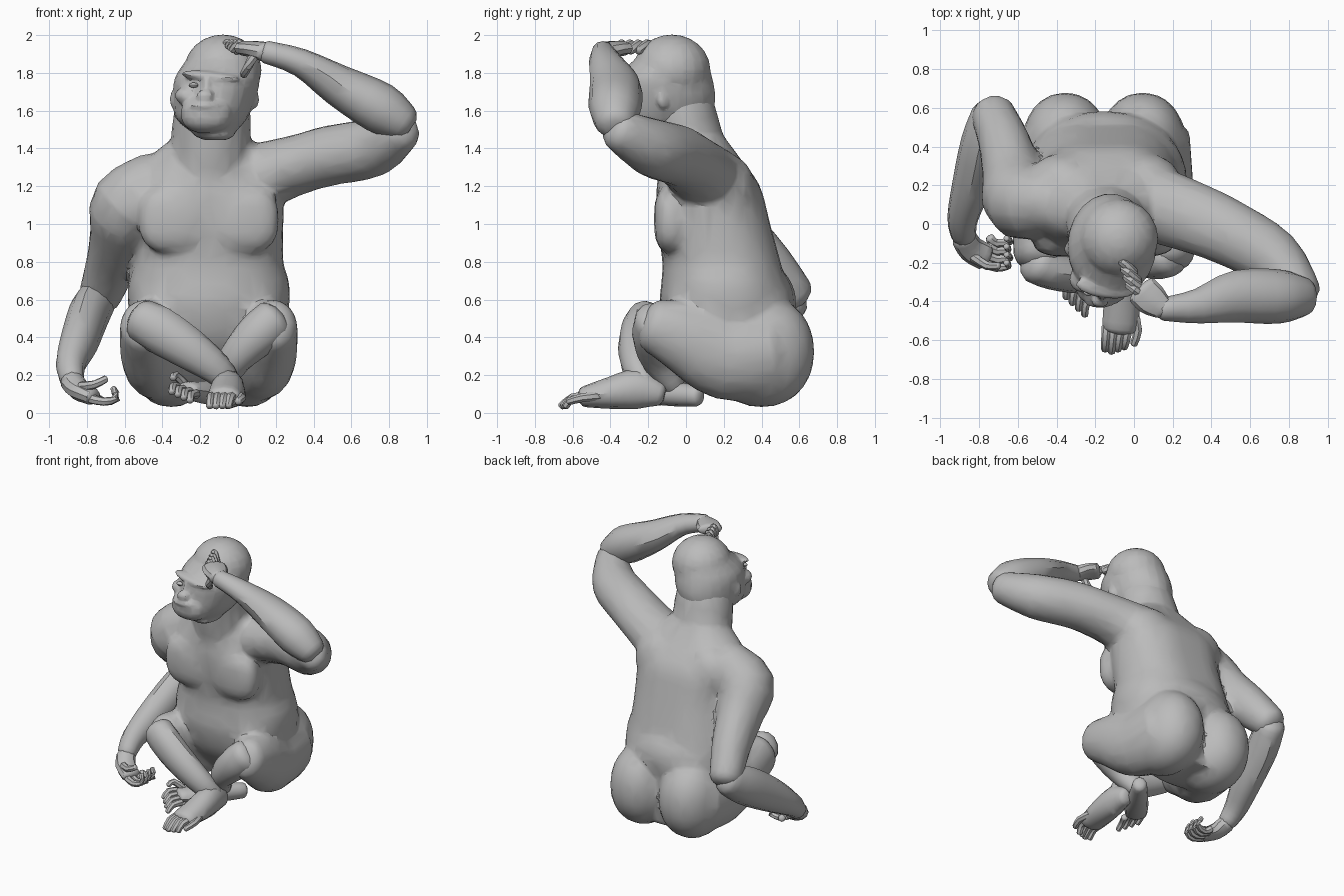
import bpy, bmesh, math
from mathutils import Vector, Matrix

if "Cube" in bpy.data.objects:
    bpy.data.objects.remove(bpy.data.objects["Cube"], do_unlink=True)

stone = bpy.data.materials.new("stone grey")
stone.use_nodes = True
GREY = (0.5, 0.5, 0.5, 1)
stone.diffuse_color = GREY
stone.node_tree.nodes["Principled BSDF"].inputs["Base Color"].default_value = GREY
MID = -0.155  # body symmetry plane


def finish(name, bm):
    bmesh.ops.recalc_face_normals(bm, faces=bm.faces)
    me = bpy.data.meshes.new(name)
    bm.to_mesh(me)
    bm.free()
    me.materials.append(stone)
    ob = bpy.data.objects.new(name, me)
    bpy.context.collection.objects.link(ob)
    return ob


def activate(obs):
    bpy.ops.object.select_all(action='DESELECT')
    for o in obs:
        o.select_set(True)
    bpy.context.view_layer.objects.active = obs[0]


def smooth(ob, angle=35):
    activate([ob])
    bpy.ops.object.shade_smooth_by_angle(angle=math.radians(angle))
    return ob


def resample(secs, k):
    """Catmull-Rom through the sections, k steps per span."""
    S = [Vector(s) for s in secs]
    out = []
    for i in range(len(S) - 1):
        a, b, c, d = S[max(i - 1, 0)], S[i], S[i + 1], S[min(i + 2, len(S) - 1)]
        for j in range(k):
            t = j / k
            out.append(0.5 * (2 * b + (c - a) * t + (2 * a - 5 * b + 4 * c - d) * t * t
                              + (3 * b - a - 3 * c + d) * t ** 3))
    return out + [S[-1]]


def boxy(v, p):
    return math.copysign(abs(v) ** p, v)


def loft(name, secs, n=14, k=3, flat=False, groove=0.0, p=1.0):
    """Skin of rounded rings; section = x, y, z, half width, half height."""
    R = resample(secs, k)
    P = [Vector(r[:3]) for r in R]
    bm, rings = bmesh.new(), []
    for i, r in enumerate(R):
        tan = (P[min(i + 1, len(P) - 1)] - P[max(i - 1, 0)]).normalized()
        if flat:
            side, up = Vector((1, 0, 0)), Vector((0, 1, 0))
        else:
            side = tan.cross(Vector((0, 0, 1))).normalized()
            up = side.cross(tan)
        ends = [(1, 0)]
        if i == 0:
            ends = [(.5, -.5), (.85, -.28), (1, 0)]
        elif i == len(R) - 1:
            ends = [(1, 0), (.85, .28), (.5, .5)]
        for s, push in ends:
            ring = []
            for j in range(n):
                a = 2 * math.pi * j / n
                g = 1 - groove * max(0, math.sin(a)) ** 24
                off = 0 if groove else push * min(r[3], r[4])
                ring.append(bm.verts.new(P[i] + tan * off + side * (r[3] * s * boxy(math.cos(a), p))
                                         + up * (r[4] * s * g * boxy(math.sin(a), p))))
            rings.append(ring)
    for A, B in zip(rings, rings[1:]):
        for j in range(n):
            bm.faces.new((A[j], A[(j + 1) % n], B[(j + 1) % n], B[j]))
    bm.faces.new(rings[0])
    bm.faces.new(rings[-1])
    return finish(name, bm)


def ball(name, c, r, rot=(0, 0, 0), seg=14, p=1.0):
    bm = bmesh.new()
    bmesh.ops.create_uvsphere(bm, u_segments=seg, v_segments=seg // 2 + 2, radius=1)
    for v in bm.verts:
        v.co = [boxy(q, p) for q in v.co]
    M = Matrix.Translation(c)
    for ax, an in zip('XYZ', rot):
        M = M @ Matrix.Rotation(an, 4, ax)
    bmesh.ops.transform(bm, verts=bm.verts, matrix=M @ Matrix.Diagonal((*r, 1)))
    return finish(name, bm)


def flip(secs):
    return [(2 * MID - s[0],) + tuple(s[1:]) for s in secs]


def fuse(name, obs, voxel, ratio, its):
    """Weld overlapping masses into one chiselled skin."""
    activate(obs)
    bpy.ops.object.join()
    ob = bpy.context.object
    ob.name = ob.data.name = name
    m = ob.modifiers.new("weld", 'REMESH')
    m.mode, m.voxel_size = 'VOXEL', voxel
    m = ob.modifiers.new("soften", 'SMOOTH')
    m.factor, m.iterations = 0.5, its
    m = ob.modifiers.new("chisel", 'DECIMATE')
    m.ratio = ratio
    for m in list(ob.modifiers):
        bpy.ops.object.modifier_apply(modifier=m.name)
    return smooth(ob, 30)


# Trunk: torso, neck, chest, buttocks, thighs and upper arms
body = [loft("torso", [(MID, .36, .10, .28, .18), (MID, .25, .35, .38, .31), (MID, .215, .56, .425, .35),
                       (MID, .205, .69, .425, .335), (MID, .195, .80, .395, .32), (-.145, .155, 1.0, .385, .305),
                       (-.15, .125, 1.2, .39, .28), (-.15, .10, 1.33, .34, .21), (-.14, .06, 1.46, .2, .15)],
             36, 4, True, .05, .9),
        loft("neck", [(-.15, .03, 1.22, .18, .18), (-.15, .02, 1.38, .205, .2), (-.14, -.005, 1.52, .21, .19),
                      (-.13, -.05, 1.68, .19, .19)], 18, 3, True),
        ball("lower_back", (MID, .33, .58), (.39, .255, .25), seg=20)]
thigh = [(.06, .40, .32, .24, .26), (.12, .2, .31, .19, .24), (.165, 0, .40, .155, .195), (.19, -.17, .465, .125, .145)]
for s, side in ((1, "left"), (-1, "right")):
    body.append(ball("chest_" + side, (MID + s * .182, -.075, 1.025), (.19, .095, .18), seg=20, p=.75))
    body.append(ball("buttock_" + side, (MID + s * .2, .40, .325), (.225, .28, .295), seg=24, p=.94))
    body.append(ball("shoulder_blade_" + side, (MID + s * .2, .22, 1.17), (.2, .15, .2)))
    body.append(loft("thigh_" + side, thigh if s > 0 else flip(thigh), 18))
body += [loft("upper_arm_left", [(.06, .12, 1.23, .2, .19), (.3, .035, 1.31, .185, .16), (.5, -.05, 1.365, .17, .16),
                                 (.72, -.18, 1.405, .155, .155), (.87, -.36, 1.5, .105, .11)], 16),
         loft("upper_arm_right", [(-.42, .13, 1.24, .16, .16), (-.575, .12, 1.1, .205, .205),
                                  (-.625, .25, .95, .16, .175), (-.67, .42, .79, .135, .145),
                                  (-.73, .57, .62, .115, .115)], 16)]
fuse("body", body, .02, .11, 3)

# Head with brow, muzzle, nose, lips and ears
head = [loft("skull", [(-.13, -.18, 1.49, .12, .14), (-.14, -.13, 1.56, .19, .25), (-.125, -.115, 1.66, .218, .272),
                       (-.11, -.115, 1.77, .226, .257), (-.09, -.085, 1.86, .19, .2)], 22, 3, True),
        ball("crown", (-.08, -.075, 1.815), (.205, .205, .188), seg=20),
        ball("muzzle", (-.165, -.31, 1.585), (.14, .115, .105), p=.85),
        ball("brow", (-.145, -.325, 1.78), (.16, .06, .03), (0, .1, -.12)),
        ball("nose", (-.175, -.395, 1.675), (.045, .035, .035), p=.85),
        ball("nose_bridge", (-.165, -.355, 1.73), (.028, .04, .06)),
        ball("upper_lip", (-.175, -.395, 1.625), (.085, .04, .022)),
        ball("lower_lip", (-.17, -.385, 1.575), (.075, .04, .022))]
for s in (1, -1):
    head.append(ball("cheek", (-.155 + s * .11, -.285, 1.68), (.07, .07, .05)))
    head.append(ball("ear", (-.125 + s * .213, -.12, 1.66), (.02, .035, .05), (0, 0, s * .4)))
fuse("head", head, .011, .12, 2)
for s, side in ((1, "left"), (-1, "right")):
    smooth(ball("eye_" + side, (-.16 + s * .075, -.342 + s * .012, 1.735), (.026, .018, .014), seg=8))

# Forearms
smooth(loft("forearm_left", [(.875, -.375, 1.535, .105, .1), (.75, -.375, 1.615, .14, .135),
                             (.53, -.375, 1.735, .135, .11), (.33, -.425, 1.855, .09, .075),
                             (.15, -.44, 1.91, .06, .06)], 12))
smooth(loft("forearm_right", [(-.74, .565, .61, .1, .11), (-.79, .42, .52, .105, .135), (-.84, .2, .38, .1, .12),
                              (-.885, .03, .26, .08, .085), (-.88, -.06, .18, .065, .065)], 12))

# Shins crossed in front
smooth(loft("shin_left", [(.19, -.17, .49, .1, .115), (.1, -.18, .41, .105, .115), (-.02, -.15, .28, .085, .09),
                          (-.08, -.06, .14, .055, .06)], 12))
smooth(loft("shin_right", [(-.51, -.2, .49, .105, .115), (-.42, -.24, .44, .1, .125), (-.26, -.27, .34, .09, .11),
                           (-.11, -.26, .23, .075, .085), (-.05, -.22, .15, .065, .07)], 12))

# Feet
smooth(loft("foot_right", [(-.04, -.14, .10, .055, .065), (-.05, -.26, .125, .085, .105), (-.06, -.4, .105, .095, .085),
                           (-.075, -.54, .085, .09, .055)], 12))
smooth(loft("foot_left", [(.0, .06, .09, .05, .055), (-.09, -.06, .10, .065, .065), (-.19, -.2, .11, .08, .06),
                          (-.27, -.3, .12, .075, .045)], 12))


def digits(name, paths, r):
    for i, p in enumerate(paths, 1):
        secs = [(*q, r * (1 - .12 * j), r * (1 - .12 * j)) for j, q in enumerate(p)]
        smooth(loft(f"{name}_{i}", secs, 7, 2))


digits("toe_right", [[(-.14 + .037 * i, -.53, .085), (-.146 + .035 * i, -.6, .08),
                      (-.15 + .033 * i, -.66 + .012 * abs(i - 1), .035)] for i in range(4)]
       + [[(.0, -.46, .09), (.02, -.55, .08), (.0, -.62, .06)]], .027)
digits("toe_left", [[(-.31 + .03 * i, -.27 - .03 * i, .13 - .01 * i), (-.345 + .032 * i, -.33 - .03 * i, .14 - .015 * i),
                     (-.35 + .032 * i, -.38 - .03 * i, .11 - .015 * i)] for i in range(4)]
       + [[(-.28, -.25, .15), (-.33, -.29, .2), (-.345, -.33, .185)]], .025)

# Hands: one on the brow, one resting near the ground
smooth(loft("palm_left", [(.15, -.435, 1.91, .06, .055), (.09, -.39, 1.925, .085, .045),
                          (.04, -.34, 1.93, .085, .04)], 10))
digits("finger_left", [[(.06 - .02 * i, -.38 + .042 * i, 1.92), (.005 - .018 * i, -.34 + .045 * i, 1.955),
                        (-.03 - .012 * i, -.315 + .04 * i, 1.95 - .01 * (3 - i))] for i in range(4)]
       + [[(.09, -.43, 1.9), (.05, -.42, 1.83), (.03, -.37, 1.79)]], .027)
smooth(loft("palm_right", [(-.88, -.07, .17, .065, .06), (-.84, -.13, .12, .07, .055), (-.77, -.17, .085, .07, .045)], 10))
digits("finger_right", [[(-.78 + .012 * i, -.2 + .042 * i, .075), (-.71, -.225 + .042 * i, .06),
                         (-.65 + .01 * (i % 2), -.215 + .042 * i, .075), (-.66, -.2 + .042 * i, .13)] for i in range(4)]
       + [[(-.83, -.17, .14), (-.76, -.215, .15), (-.7, -.215, .18)]], .026)
